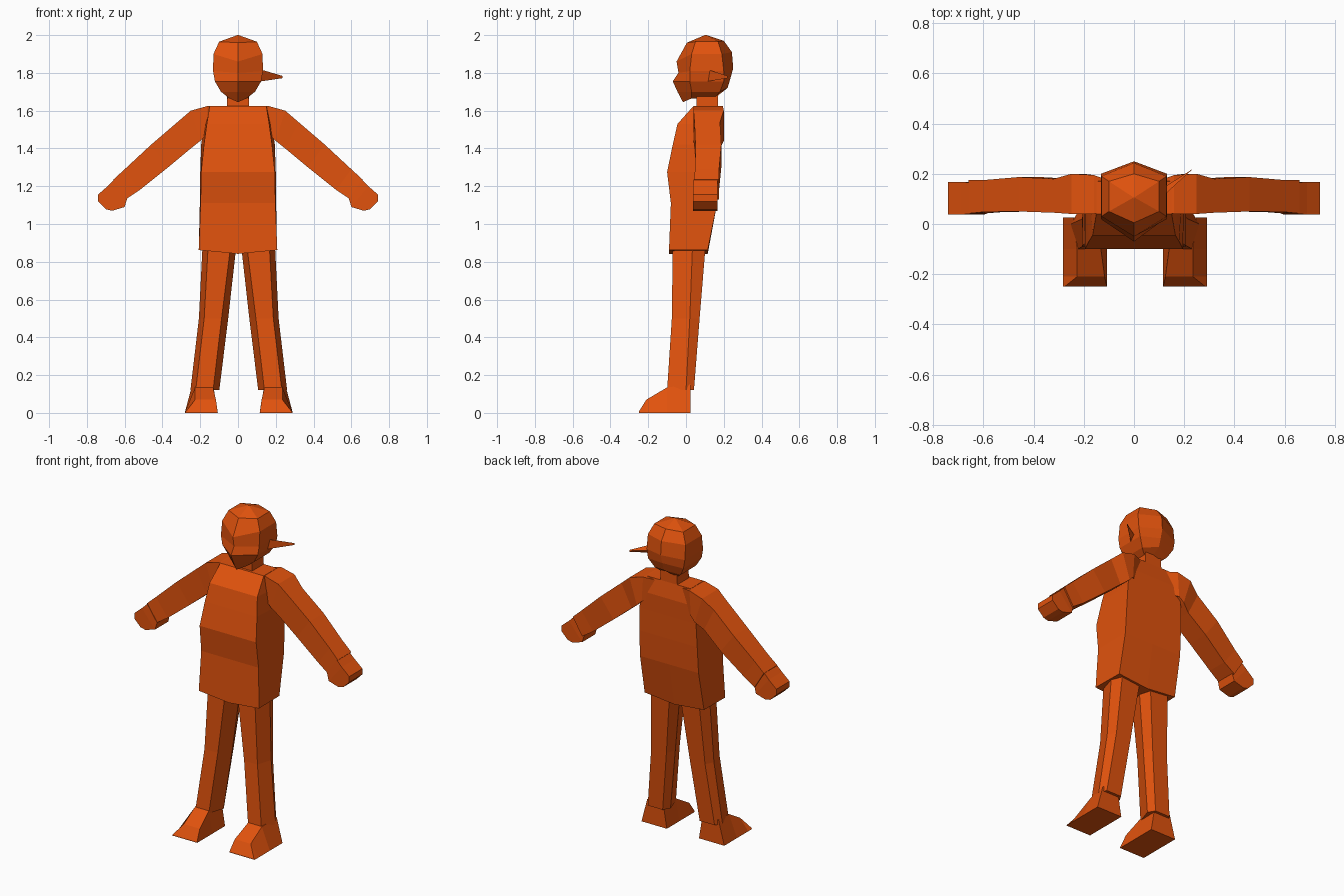
import bpy
import bmesh

cube = bpy.data.objects.get("Cube")
if cube:
    bpy.data.objects.remove(cube)

orange = bpy.data.materials.new("orange")
orange.use_nodes = True
color = (0.75, 0.085, 0.004, 1)
orange.diffuse_color = color
orange.node_tree.nodes["Principled BSDF"].inputs["Base Color"].default_value = color


def loft(name, rings, mirror_about=None):
    """Skin a list of equal-length point rings into a closed flat-shaded solid."""
    if mirror_about is not None:
        rings = [[(2 * mirror_about - x, y, z) for x, y, z in r] for r in rings]
    bm = bmesh.new()
    loops = [[bm.verts.new(p) for p in ring] for ring in rings]
    n = len(loops[0])
    for a, b in zip(loops, loops[1:]):
        for i in range(n):
            j = (i + 1) % n
            bm.faces.new((a[i], a[j], b[j], b[i]))
    bm.faces.new(loops[0])
    bm.faces.new(loops[-1])
    bmesh.ops.remove_doubles(bm, verts=bm.verts[:], dist=0.0005)
    bmesh.ops.recalc_face_normals(bm, faces=bm.faces[:])
    mesh = bpy.data.meshes.new(name)
    bm.to_mesh(mesh)
    bm.free()
    mesh.materials.append(orange)
    obj = bpy.data.objects.new(name, mesh)
    bpy.context.collection.objects.link(obj)
    return obj


def pair(name, rings, center):
    loft("left_" + name, rings)
    loft("right_" + name, rings, center)


# Head: six-sided rings with a ridge down the face and the back
def head_ring(w, front, side_front, side_back, back, zf, zs, zb):
    return [(0, front, zf), (w, side_front, zs), (w, side_back, zs),
            (0, back, zb), (-w, side_back, zs), (-w, side_front, zs)]


loft("head", [
    head_ring(0.003, 0.10, 0.105, 0.107, 0.11, 2.0, 2.0, 2.0),
    head_ring(0.10, 0.005, 0.05, 0.17, 0.20, 1.96, 1.965, 1.97),
    head_ring(0.13, -0.05, 0.03, 0.19, 0.243, 1.86, 1.90, 1.91),
    head_ring(0.132, -0.04, 0.02, 0.20, 0.25, 1.80, 1.81, 1.825),
    head_ring(0.122, -0.07, 0.02, 0.20, 0.235, 1.755, 1.755, 1.77),
    head_ring(0.09, -0.045, 0.03, 0.18, 0.22, 1.70, 1.70, 1.72),
    head_ring(0.045, -0.016, 0.03, 0.15, 0.17, 1.645, 1.665, 1.69),
])

# Pointed spike on one side of the head
base = [(0.12, 0.115, 1.818), (0.12, 0.115, 1.755), (0.125, 0.15, 1.785)]
loft("ear_spike", [base, [(0.235, 0.22, z) for z in (1.784, 1.772, 1.778)]])


# Neck and torso: box sections with separate front and back widths
def box_ring(wf, wb, front, back, zf, zb):
    return [(-wf, front, zf), (wf, front, zf), (wb, back, zb), (-wb, back, zb)]


loft("neck", [box_ring(0.06, 0.06, 0.055, 0.17, 1.60, 1.60),
              box_ring(0.055, 0.055, 0.055, 0.17, 1.70, 1.72)])


def torso_ring(wf, wb, front, back, z, dip=0):
    return [(-wf, front, z), (0, front, z - dip), (wf, front, z),
            (wb, back, z), (0, back, z - dip), (-wb, back, z)]


loft("torso", [
    torso_ring(0.15, 0.15, 0.04, 0.17, 1.625),
    torso_ring(0.165, 0.18, -0.045, 0.185, 1.53),
    torso_ring(0.18, 0.195, -0.07, 0.18, 1.42),
    torso_ring(0.195, 0.20, -0.10, 0.175, 1.275),
    torso_ring(0.198, 0.202, -0.08, 0.165, 1.11),
    torso_ring(0.208, 0.205, -0.09, 0.115, 0.862, 0.02),
])


# Arms: slabs swept from shoulder to fingertips (top point, bottom point, depth)
def arm_ring(tx, tz, bx, bz, front, back):
    return [(tx, front, tz), (tx, back, tz), (bx, back, bz), (bx, front, bz)]


pair("arm", [
    arm_ring(0.09, 1.615, 0.13, 1.48, 0.06, 0.17),
    arm_ring(0.16, 1.625, 0.17, 1.47, 0.04, 0.195),
    arm_ring(0.25, 1.60, 0.20, 1.44, 0.04, 0.20),
    arm_ring(0.32, 1.54, 0.25, 1.40, 0.045, 0.18),
    arm_ring(0.46, 1.42, 0.37, 1.30, 0.05, 0.187),
    arm_ring(0.60, 1.29, 0.52, 1.18, 0.048, 0.175),
    arm_ring(0.66, 1.235, 0.595, 1.13, 0.042, 0.175),
], 0)
pair("hand", [
    arm_ring(0.655, 1.235, 0.587, 1.135, 0.04, 0.165),
    arm_ring(0.69, 1.20, 0.60, 1.09, 0.038, 0.168),
    arm_ring(0.742, 1.155, 0.667, 1.07, 0.038, 0.168),
    arm_ring(0.742, 1.12, 0.70, 1.078, 0.038, 0.168),
], 0)


# Legs: six-sided sections, widest in the middle
def leg_ring(z, inner, outer, f_in, f_out, front, mid, back):
    return [(f_in, front, z), (f_out, front, z), (outer, mid, z),
            (outer - 0.025, back, z), (inner + 0.025, back, z), (inner, mid, z)]


leg_center = 0.004
pair("leg", [
    leg_ring(0.90, 0.015, 0.195, 0.045, 0.165, -0.07, 0.035, 0.105),
    leg_ring(0.50, 0.06, 0.215, 0.095, 0.187, -0.075, 0.02, 0.072),
    leg_ring(0.12, 0.107, 0.26, 0.14, 0.232, -0.10, 0.0, 0.042),
], leg_center)


# Feet: wedges rising from toe to ankle with a flared outer side
def foot_ring(y, height, top_in, top_out):
    return [(0.115, y, 0), (0.29, y, 0), (top_out, y, height), (top_in, y, height)]


pair("foot", [
    foot_ring(-0.25, 0.006, 0.116, 0.285),
    foot_ring(-0.21, 0.07, 0.125, 0.235),
    foot_ring(-0.10, 0.135, 0.14, 0.235),
    foot_ring(0.025, 0.15, 0.14, 0.25),
], leg_center)
